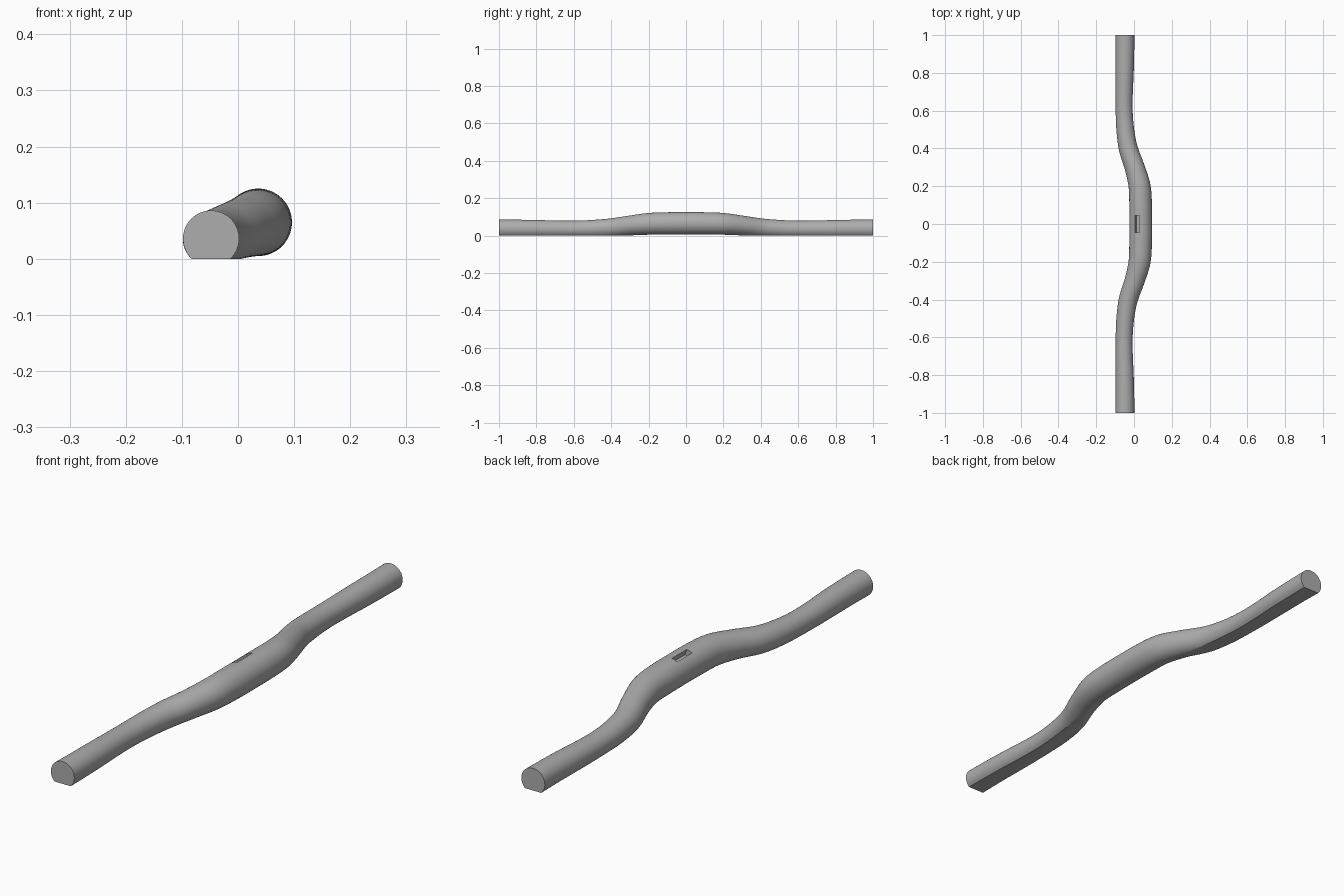
import bpy, bmesh, math
from mathutils import Vector, Matrix

if "Cube" in bpy.data.objects:
    bpy.data.objects.remove(bpy.data.objects["Cube"], do_unlink=True)

grey = bpy.data.materials.new("plain_grey")
grey.use_nodes = True
grey.diffuse_color = (0.42, 0.42, 0.42, 1)
grey.node_tree.nodes["Principled BSDF"].inputs["Base Color"].default_value = (0.42, 0.42, 0.42, 1)

# Sideways bend and radius from the middle to one end, evenly spaced
BEND = [1, 0.99, 0.92, 0.61, 0.21, 0.02, -0.05, -0.05, -0.02, 0, 0]
RADIUS = [0.06, 0.06, 0.058, 0.053, 0.05, 0.047, 0.045, 0.046, 0.048, 0.049, 0.05]
END = Vector((-0.048, 0, 0.036))
MIDDLE = Vector((0.036, 0, 0.065))
SIDES, RINGS = 64, 160


def smooth(values, t):
    """Smooth interpolation of evenly spaced values, mirrored about the middle."""
    last = len(values) - 1
    f = abs(t) * last
    i = min(int(f), last - 1)
    u = f - i
    a, b, c, d = (values[min(abs(k), last)] for k in range(i - 1, i + 3))
    return b + u / 2 * (c - a + u * (2 * a - 5 * b + 4 * c - d + u * (3 * (b - c) + d - a)))


def centre(t):
    p = END.lerp(MIDDLE, smooth(BEND, t))
    p.y = t
    return p


def make_object(name, bm):
    mesh = bpy.data.meshes.new(name)
    bmesh.ops.recalc_face_normals(bm, faces=bm.faces)
    bm.to_mesh(mesh)
    bm.free()
    mesh.materials.append(grey)
    obj = bpy.data.objects.new(name, mesh)
    bpy.context.collection.objects.link(obj)
    return obj


# Bent round bar, swept ring by ring
bm = bmesh.new()
rings = []
for n in range(RINGS + 1):
    t = 2 * n / RINGS - 1
    step = 0.002
    tangent = (centre(min(t + step, 1)) - centre(max(t - step, -1))).normalized()
    if n in (0, RINGS):
        tangent = Vector((0, 1, 0))
    side = tangent.cross(Vector((0, 0, 1))).normalized()
    up = side.cross(tangent)
    r = smooth(RADIUS, t)
    ring = []
    for k in range(SIDES):
        a = math.tau * k / SIDES
        ring.append(bm.verts.new(centre(t) + r * (math.cos(a) * side + math.sin(a) * up)))
    rings.append(ring)
for lower, upper in zip(rings, rings[1:]):
    for k in range(SIDES):
        j = (k + 1) % SIDES
        bm.faces.new((lower[k], lower[j], upper[j], upper[k]))
bm.faces.new(rings[0])
bm.faces.new(rings[-1])

# Flat underside
cut = bmesh.ops.bisect_plane(bm, geom=bm.verts[:] + bm.edges[:] + bm.faces[:], dist=1e-6,
                             plane_co=(0, 0, 0), plane_no=(0, 0, -1), clear_outer=True)
rim = [e for e in cut["geom_cut"] if isinstance(e, bmesh.types.BMEdge) and e.is_boundary]
bmesh.ops.holes_fill(bm, edges=rim, sides=0)
bar = make_object("bent_bar", bm)

# Slot in the crown, square to the plane of the bend
bend_dir = (MIDDLE - END).normalized()
tilt = -math.atan2(bend_dir.z, bend_dir.x)
normal = Vector((-bend_dir.z, 0, bend_dir.x))
bm = bmesh.new()
bmesh.ops.create_cube(bm, size=1)
bmesh.ops.transform(bm, verts=bm.verts, matrix=Matrix.Translation(MIDDLE + normal * 0.06)
                    @ Matrix.Rotation(tilt, 4, "Y") @ Matrix.Diagonal((0.024, 0.09, 0.05, 1)))
cutter = make_object("slot_cutter", bm)
cutter.hide_render = True
cutter.hide_set(True)

slot = bar.modifiers.new("slot", "BOOLEAN")
slot.operation = "DIFFERENCE"
slot.solver = "EXACT"
slot.object = cutter

# Apply the cut, then shade smooth with crisp edges
bpy.ops.object.select_all(action="DESELECT")
bar.select_set(True)
bpy.context.view_layer.objects.active = bar
bpy.ops.object.modifier_apply(modifier="slot")
bpy.data.objects.remove(cutter, do_unlink=True)
bpy.ops.object.shade_smooth_by_angle(angle=math.radians(30))
